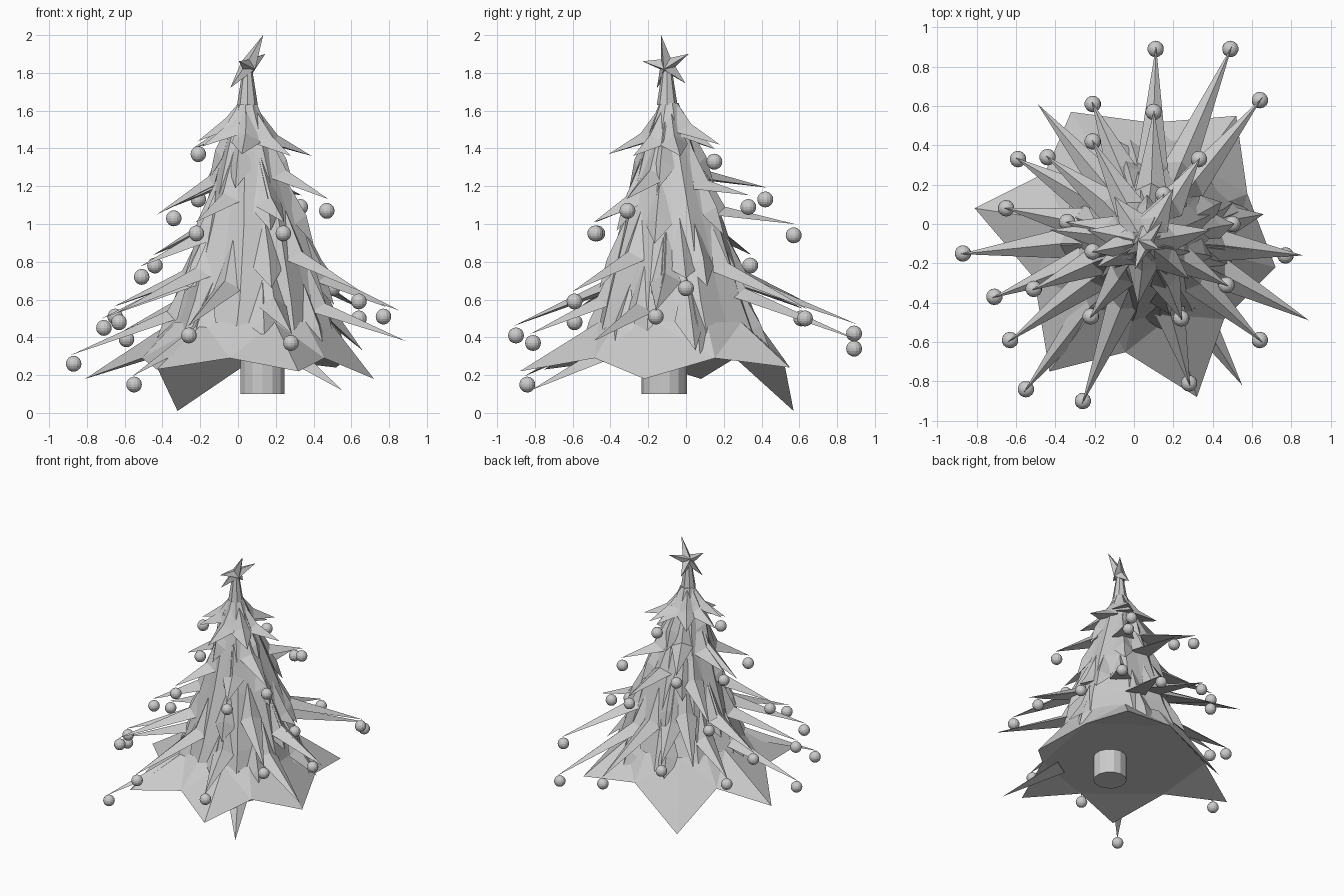
import bpy, bmesh, math, random
from mathutils import Vector

random.seed(4)
cube = bpy.data.objects.get("Cube")
if cube:
    bpy.data.objects.remove(cube)

grey = bpy.data.materials.new("plain_grey")
grey.use_nodes = True
colour = (0.6, 0.6, 0.6, 1)
grey.diffuse_color = colour
grey.node_tree.nodes["Principled BSDF"].inputs["Base Color"].default_value = colour


def add_object(name, bm):
    bmesh.ops.recalc_face_normals(bm, faces=bm.faces)
    mesh = bpy.data.meshes.new(name)
    bm.to_mesh(mesh)
    bm.free()
    mesh.materials.append(grey)
    obj = bpy.data.objects.new(name, mesh)
    bpy.context.collection.objects.link(obj)
    return obj


# Leaning body profile: height, centre x, centre y, radius
PROFILE = [(0.3, .06, -.04, .49), (0.6, .08, -.06, .39), (1.0, .08, -.07, .27),
           (1.4, .06, -.09, .14), (1.64, .05, -.09, .05)]


def body_at(z):
    z = min(max(z, PROFILE[0][0]), PROFILE[-1][0])
    for a, b in zip(PROFILE, PROFILE[1:]):
        if z <= b[0]:
            t = (z - a[0]) / (b[0] - a[0])
            cx, cy, r = (a[i] + (b[i] - a[i]) * t for i in (1, 2, 3))
            return Vector((cx, cy, z)), r


def bridge(bm, low, high):
    n = len(low)
    for i in range(n):
        j = (i + 1) % n
        bm.faces.new((low[i], low[j], high[j], high[i]))


# Folded conical body
bm = bmesh.new()
SIDES = 18
rings = []
for z, cx, cy, r in PROFILE:
    ring = []
    for i in range(SIDES):
        a = math.tau * i / SIDES
        rr = r * (1.03 if i % 2 else 0.95)
        ring.append(bm.verts.new((cx + rr * math.cos(a), cy + rr * math.sin(a), z)))
    rings.append(ring)
for low, high in zip(rings, rings[1:]):
    bridge(bm, low, high)
bm.faces.new(rings[-1])
add_object("tree_body", bm)

# Pointed bottom skirt with a flat underside and drooping corners
corners = [Vector(c) for c in ((.72, -.22, .18), (.52, .55, .24), (-.32, .57, .01),
                               (-.81, .08, .18), (-.43, -.75, .23), (.32, -.88, .22))]
insets = (.93, .92, .8, .82, .8, .88)
rim = []
for a, b, inset in zip(corners, corners[1:] + corners[:1], insets):
    mid = (a + b) / 2 * inset
    mid.z = 0.29
    rim += [a, mid]
bm = bmesh.new()
outer = [bm.verts.new(p) for p in rim]
centre, r = body_at(0.48)
inner = []
for p in rim:
    d = Vector((p.x - centre.x, p.y - centre.y, 0)).normalized()
    inner.append(bm.verts.new(centre + d * r))
bridge(bm, outer, inner)
bm.faces.new(outer[1::2])
for i in range(0, len(outer), 2):
    bm.faces.new((outer[i - 1], outer[i], outer[i + 1]))
bmesh.ops.triangulate(bm, faces=bm.faces)
add_object("bottom_skirt", bm)


def add_leaf(bm, tip, rise, width, climb=0.25):
    """Folded leaf: its root climbs the body, then it bends out to a sharp tip."""
    tip = Vector(tip)
    centre, r = body_at(tip.z + rise)
    out = Vector((tip.x - centre.x, tip.y - centre.y, 0)).normalized()
    side = Vector((-out.y, out.x, 0)) * width
    top, top_r = body_at(tip.z + rise + climb)
    root = top + out * top_r * 0.97
    middle = centre + out * r
    ridge = middle + out * 0.03 + Vector((0, 0, 0.03))
    wing = middle - out * 0.01 - Vector((0, 0, width * 0.2))
    r0, rd, a, b, t = (bm.verts.new(p) for p in
                       (root, ridge, wing + side, wing - side, tip))
    for face in ((r0, a, rd), (r0, rd, b), (a, t, rd), (rd, t, b), (r0, b, a), (a, b, t)):
        bm.faces.new(face)


# Hanging baubles and the long branches that carry them
baubles = [(.11, .89, .42), (.49, .89, .34), (.64, .63, .5), (-.21, .61, .5),
           (.1, .57, .94), (-.21, .42, 1.13), (-.44, .34, .78), (-.59, .33, .39),
           (.33, .33, 1.09), (-.65, .08, .51), (-.34, .01, 1.03), (.5, 0, .66),
           (-.87, -.15, .26), (-.21, -.14, 1.37), (.77, -.16, .51), (-.71, -.37, .45),
           (-.51, -.33, .72), (.47, -.31, 1.07), (-.22, -.47, .95), (.24, -.48, .95),
           (-.63, -.59, .48), (.64, -.59, .59), (-.55, -.84, .15), (-.26, -.9, .41),
           (.28, -.81, .37), (.15, .15, 1.33)]
balls, branches = bmesh.new(), bmesh.new()
for p in baubles:
    p = Vector(p)
    made = bmesh.ops.create_uvsphere(balls, u_segments=14, v_segments=10, radius=.042)
    bmesh.ops.translate(balls, verts=made["verts"], vec=p)
    centre, r = body_at(p.z)
    reach = max((p - centre).length - r, 0)
    level = p.y > .3 and p.z > .9  # upper back branches stick out almost flat
    rise = .02 + .12 * reach if level else .05 + .35 * reach
    add_leaf(branches, p * 1.02 + Vector((0, 0, .04)), rise, .08)
add_object("baubles", balls)
add_object("bauble_branches", branches)

# Bare branches
bm = bmesh.new()
for tip in ((.89, -.49, .38), (.86, -.16, .54), (.55, -.82, .12), (-.49, .61, .6),
            (-.43, -.03, 1.05), (.66, .05, .33)):
    add_leaf(bm, tip, .17, .08)
add_object("bare_branches", bm)

# Crown of wide leaves near the top
bm = bmesh.new()
for tip in ((.39, -.03, 1.36), (.28, -.28, 1.36), (.02, -.41, 1.37), (-.19, -.22, 1.41),
            (-.24, -.03, 1.4), (-.1, .14, 1.4), (.2, .18, 1.42)):
    add_leaf(bm, tip, .08, .08, .15)
add_object("crown_leaves", bm)

# Short drooping leaves lying close along the body, in tiers
bm = bmesh.new()
for z, count in ((.36, 7), (.62, 6), (.92, 5), (1.2, 4)):
    for i in range(count):
        a = math.tau * (i + random.uniform(-.3, .3)) / count + z
        tip_z = z + random.uniform(-.06, .06)
        centre, r = body_at(tip_z)
        tip = centre + Vector((math.cos(a), math.sin(a), 0)) * (r * 1.06 + .015)
        tip.z = tip_z
        add_leaf(bm, tip, .12, .05 + r * .08, .25)
add_object("drooping_leaves", bm)

# Trunk and spire
for name, sides, r1, r2, low, high, x, y in (
        ("trunk", 14, .12, .12, .1, .5, .13, -.115),
        ("spire", 8, .055, .022, 1.63, 1.84, .05, -.1)):
    bm = bmesh.new()
    bmesh.ops.create_cone(bm, cap_ends=True, segments=sides, radius1=r1, radius2=r2,
                          depth=high - low)
    bmesh.ops.translate(bm, verts=bm.verts, vec=(x, y, (low + high) / 2))
    add_object(name, bm)

# Tilted five-pointed star
bm = bmesh.new()
middle = Vector((.055, -.1, 1.84))
across = Vector((.5, .87, .14)).normalized()
up = Vector((.44, -.18, .9)).normalized()
facing = across.cross(up).normalized()
front, back = (bm.verts.new(middle + facing * s) for s in (.045, -.045))
points = []
for i in range(10):
    a = math.tau * i / 10
    r = .05 if i % 2 else (.182 if i == 0 else .15)
    points.append(bm.verts.new(middle + (across * math.sin(a) + up * math.cos(a)) * r))
for i in range(10):
    for apex in (front, back):
        bm.faces.new((points[i], points[(i + 1) % 10], apex))
add_object("top_star", bm)
